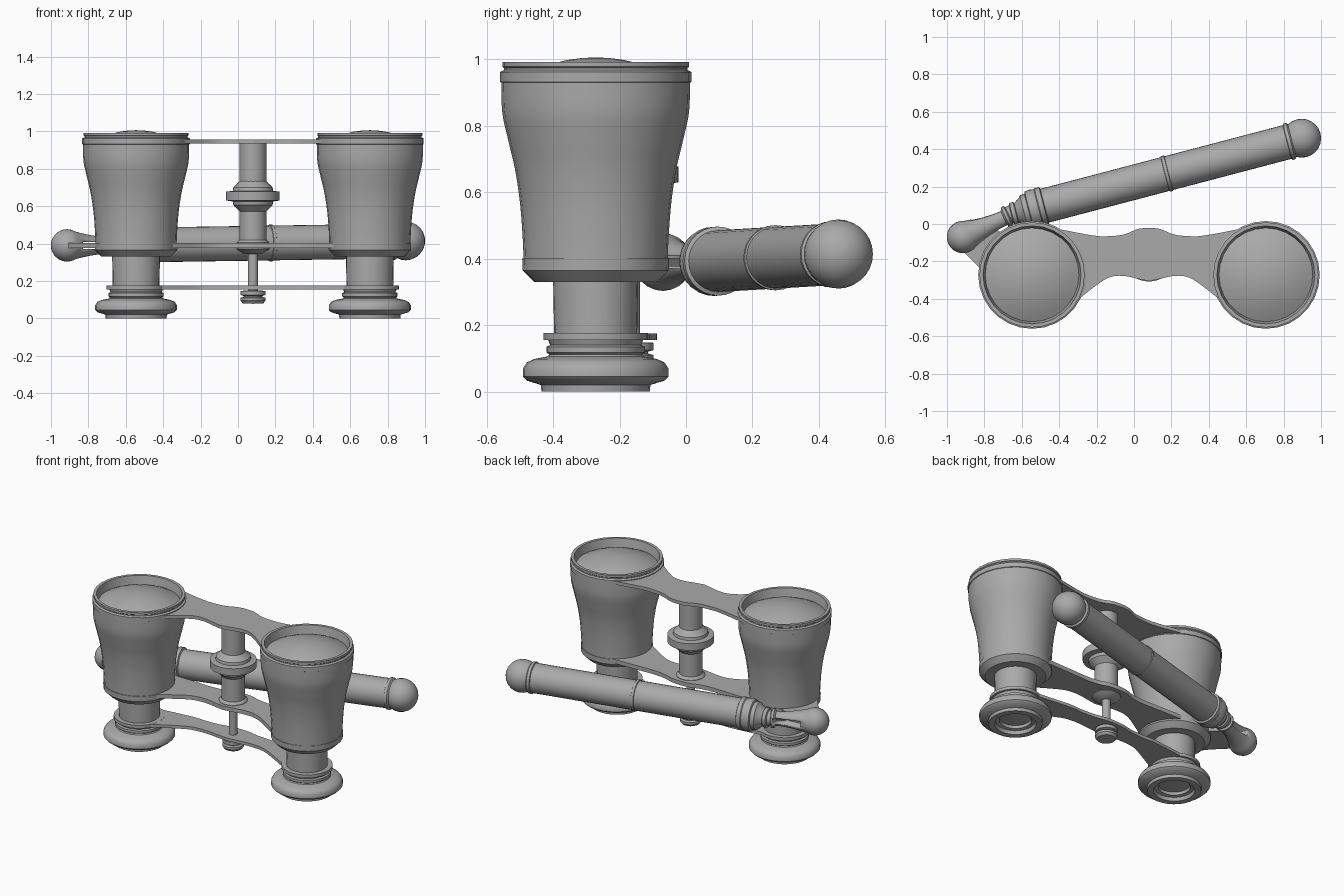
import bpy, bmesh, math
from mathutils import Vector

if "Cube" in bpy.data.objects:
    bpy.data.objects.remove(bpy.data.objects["Cube"])

grey = bpy.data.materials.new("plain grey")
grey.use_nodes = True
grey.diffuse_color = (0.4, 0.4, 0.4, 1)
grey.node_tree.nodes["Principled BSDF"].inputs["Base Color"].default_value = (0.4, 0.4, 0.4, 1)


def finish(name, bm):
    bmesh.ops.recalc_face_normals(bm, faces=bm.faces)
    mesh = bpy.data.meshes.new(name)
    bm.to_mesh(mesh)
    bm.free()
    mesh.materials.append(grey)
    obj = bpy.data.objects.new(name, mesh)
    bpy.context.collection.objects.link(obj)
    bpy.ops.object.select_all(action='DESELECT')
    obj.select_set(True)
    bpy.context.view_layer.objects.active = obj
    bpy.ops.object.shade_smooth_by_angle(angle=math.radians(35))
    return obj


def lathe(name, profile, place, axis=(0, 0, 1), sides=28):
    """Turn a (radius, height) profile around an axis."""
    bm = bmesh.new()
    verts = [bm.verts.new((r, 0, h)) for r, h in profile]
    edges = [bm.edges.new(pair) for pair in zip(verts, verts[1:])]
    bmesh.ops.spin(bm, geom=verts + edges, cent=(0, 0, 0), axis=(0, 0, 1),
                   angle=math.tau, steps=sides)
    bmesh.ops.remove_doubles(bm, verts=bm.verts, dist=0.0005)
    obj = finish(name, bm)
    obj.location = place
    obj.rotation_mode = 'QUATERNION'
    obj.rotation_quaternion = Vector(axis).to_track_quat('Z', 'Y')
    return obj


def slab(name, outline, low, high):
    """Extrude a flat outline between two heights."""
    bm = bmesh.new()
    face = bm.faces.new([bm.verts.new((x, y, low)) for x, y in outline])
    grown = bmesh.ops.extrude_face_region(bm, geom=[face])
    moved = [v for v in grown["geom"] if isinstance(v, bmesh.types.BMVert)]
    bmesh.ops.translate(bm, verts=moved, vec=(0, 0, high - low))
    return finish(name, bm)


def smooth(points, steps=5):
    """Run a soft curve through the points."""
    pts = [Vector(p) for p in points]
    pts = [pts[0]] + pts + [pts[-1]]
    out = []
    for a, b, c, d in zip(pts, pts[1:], pts[2:], pts[3:]):
        for i in range(steps):
            t = i / steps
            out.append(0.5 * (2 * b + (c - a) * t + (2 * a - 5 * b + 4 * c - d) * t * t
                              + (3 * b - a - 3 * c + d) * t ** 3))
    return [tuple(p) for p in out + [pts[-1]]]


def dome(radius, base, rise, steps=6):
    """Shallow lens cap profile, from the edge to the middle."""
    return [(radius * (1 - i / steps), base + rise * (1 - (1 - i / steps) ** 2))
            for i in range(steps + 1)]


MID, REACH, BARREL_Y, POST_Y = 0.08, 0.625, -0.272, -0.165

# Barrels, eyepieces and lenses
body = smooth([(0.217, 0.4), (0.22, 0.47), (0.228, 0.57), (0.243, 0.67), (0.264, 0.76),
               (0.281, 0.84), (0.284, 0.93)])
barrel = ([(0.12, 0.33), (0.185, 0.33), (0.22, 0.365), (0.221, 0.4)] + body +
          [(0.288, 0.932), (0.288, 0.962), (0.276, 0.968), (0.276, 0.974), (0.281, 0.978),
           (0.281, 0.992), (0.262, 0.992), (0.25, 0.935)])
eyepiece = [(0.128, 0.34), (0.125, 0.176), (0.157, 0.176), (0.157, 0.155), (0.143, 0.155),
            (0.137, 0.14), (0.148, 0.135), (0.148, 0.118), (0.14, 0.112), (0.145, 0.106),
            (0.185, 0.098), (0.207, 0.088), (0.219, 0.07), (0.219, 0.045), (0.207, 0.033),
            (0.165, 0.02), (0.163, 0), (0.125, 0), (0.118, 0.022), (0.097, 0.026),
            (0.095, 0.045), (0, 0.035)]
for side, label in ((-1, "right"), (1, "left")):
    spot = (MID + side * REACH, BARREL_Y, 0)
    lathe(label + "_barrel", barrel, spot)
    lathe(label + "_eyepiece", eyepiece, spot)
    lathe(label + "_front_lens", dome(0.254, 0.936, 0.07), spot)


# Bridge plates, with scalloped edges that meet round barrels
def bridge(name, radius, spread, low, high):
    stretch = (REACH - radius / 2) / 0.48
    back = [(0, 0.145), (0.06, 0.138), (0.13, 0.11), (0.21, 0.1), (0.3, 0.104)]
    front = [(0.27, -0.155), (0.2, -0.117), (0.13, -0.113), (0.06, -0.128), (0, -0.14)]

    def scaled(points):
        return [(x * stretch, POST_Y + y * spread) for x, y in points]

    arc = [(REACH + radius * 0.95 * math.cos(a), BARREL_Y + radius * 0.95 * math.sin(a))
           for a in (math.radians(112 + i * 10) for i in range(11))]
    half = (smooth(scaled(back) + arc[:1])[:-1] + arc +
            smooth(arc[-1:] + scaled(front))[1:])
    outline = [(MID + x, y) for x, y in half] + [(MID - x, y) for x, y in half[-2:0:-1]]
    slab(name, outline, low, high)


bridge("top_bridge", 0.287, 1, 0.935, 0.957)
bridge("middle_bridge", 0.22, 0.78, 0.375, 0.402)
bridge("bottom_bridge", 0.157, 0.54, 0.155, 0.175)

# Focus post, wheel, rod and nut
post = (MID, POST_Y, 0)
lathe("focus_post", [(0, 0.94), (0.072, 0.94), (0.072, 0.42), (0.088, 0.405), (0.088, 0.37),
                     (0.05, 0.345), (0, 0.345)], post, sides=24)
lathe("focus_wheel", [(0.07, 0.735), (0.082, 0.722), (0.105, 0.7), (0.108, 0.682),
                      (0.143, 0.677), (0.143, 0.63), (0.108, 0.625), (0.105, 0.605),
                      (0.085, 0.585), (0.07, 0.57)], post)
lathe("focus_rod", [(0, 0.36), (0.027, 0.36), (0.027, 0.14), (0, 0.14)], post, sides=16)
lathe("focus_nut", [(0, 0.15), (0.067, 0.147), (0.067, 0.125), (0.05, 0.12), (0.05, 0.115),
                    (0.067, 0.11), (0.067, 0.095), (0.055, 0.08), (0, 0.078)], post, sides=24)

# Long handle with rings and a rounded end
ball = [(0.104 * math.cos(a), 1.475 + 0.104 * math.sin(a))
        for a in (math.radians(d) for d in range(-30, 91, 15))]
lathe("handle", [(0, -0.16), (0.045, -0.16), (0.05, -0.13), (0.062, -0.125), (0.062, -0.105),
                 (0.055, -0.1), (0.075, -0.07), (0.088, -0.06), (0.088, -0.035),
                 (0.1, -0.03), (0.104, -0.005), (0.1, 0.02), (0.104, 0.025), (0.104, 0.05),
                 (0.093, 0.055), (0.093, 0.72), (0.098, 0.722), (0.098, 0.738),
                 (0.093, 0.74), (0.093, 1.395), (0.1, 1.398), (0.1, 1.415)] + ball,
      (-0.53, 0.084, 0.392), (0.967, 0.254, 0.015))

# Forked knob hinged on the ear of the middle bridge
knob_ball = [(0.087 * math.cos(a), 0.285 + 0.087 * math.sin(a))
             for a in (math.radians(d) for d in range(-30, 91, 15))]
knob = lathe("hinge_knob", [(0, -0.02), (0.042, -0.02), (0.042, 0.01), (0.06, 0.02),
                            (0.06, 0.035), (0.045, 0.045), (0.047, 0.09), (0.055, 0.15),
                            (0.065, 0.2)] + knob_ball,
             (-0.655, 0.05, 0.39), (-0.91, -0.42, 0), sides=24)
slot = slab("slot_cutter", [(-0.74, 0.2), (-0.9, 0.12), (-0.8, -0.2), (-0.64, -0.12)], 0.372, 0.408)
slot.hide_render = True
slot.hide_set(True)
cut = knob.modifiers.new("slot", 'BOOLEAN')
cut.operation = 'DIFFERENCE'
cut.object = slot
slab("hinge_ear", [(-0.65, -0.09), (-0.76, -0.01), (-0.86, -0.02), (-0.92, -0.14),
                   (-0.81, -0.25), (-0.74, -0.34)], 0.376, 0.402)
